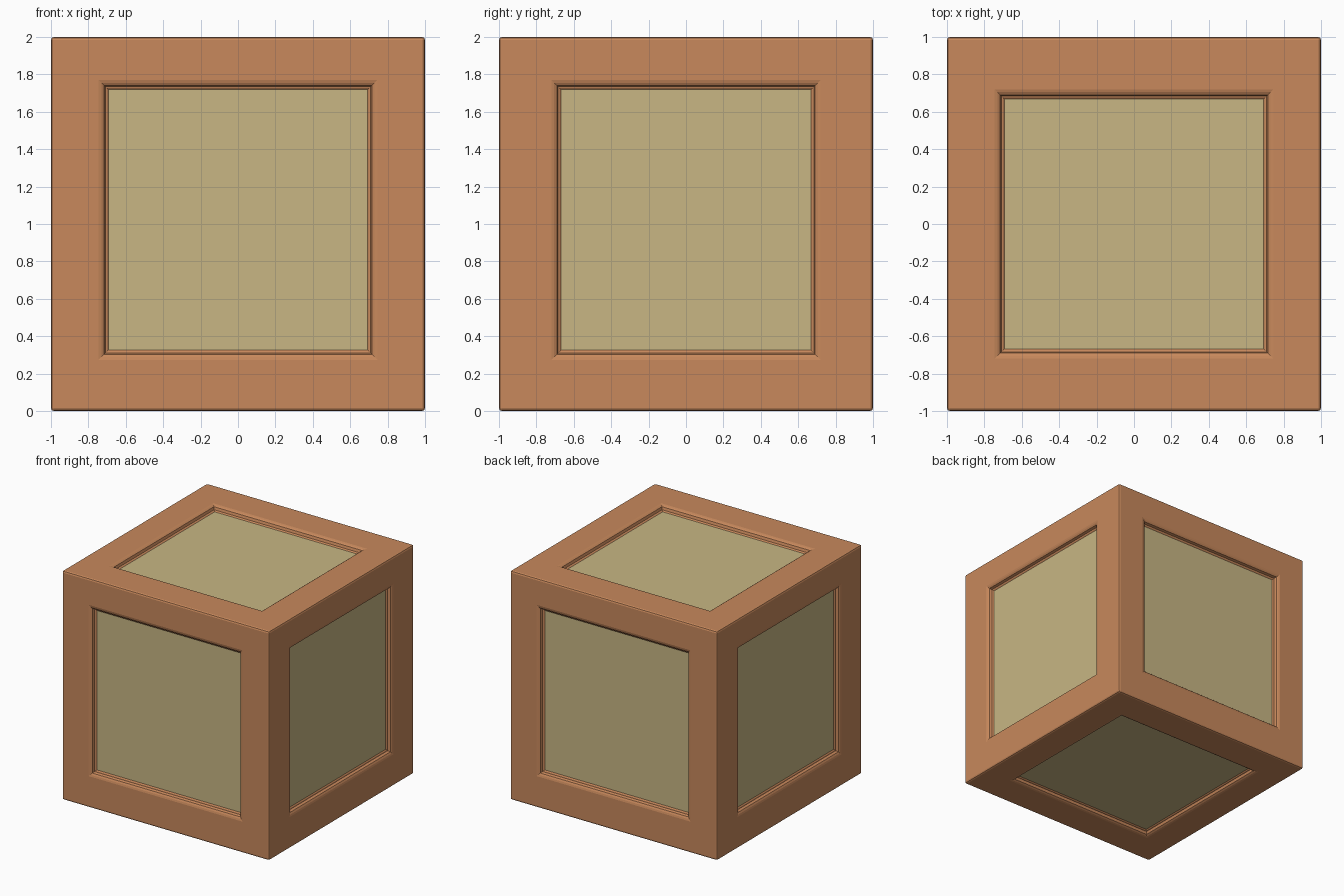
import bpy, bmesh
from mathutils import Vector

if "Cube" in bpy.data.objects:
    bpy.data.objects.remove(bpy.data.objects["Cube"])

CENTRE = Vector((0, 0, 1))
X, Y, Z = Vector((1, 0, 0)), Vector((0, 1, 0)), Vector((0, 0, 1))
HALF = {'x': 0.715, 'y': 0.69, 'z': 0.718}   # opening half sizes
# moulding section: (offset from opening edge, depth below the face)
PROFILE = [(0.03, 0), (0.015, 0.004), (0.001, 0.012), (-0.006, 0.034),
           (-0.014, 0.036), (-0.022, 0.042)]
# each side: normal, u, v axes, opening half sizes, v shift of the opening
SIDES = []
for s in (1, -1):
    SIDES += [(s * Y, X, Z, HALF['x'], HALF['z'], 0.022),
              (s * X, Y, Z, HALF['y'], HALF['z'], 0.022),
              (s * Z, X, Y, HALF['x'], HALF['y'], 0.0)]


def material(name, rgb):
    m = bpy.data.materials.new(name)
    m.diffuse_color = (*rgb, 1)
    m.use_nodes = True
    m.node_tree.nodes["Principled BSDF"].inputs["Base Color"].default_value = m.diffuse_color
    return m


def ring(bm, side, hu, hv, depth, shift):
    n, u, v = side[:3]
    return [bm.verts.new(CENTRE + n * (1 - depth) + u * a * hu + v * (b * hv + shift))
            for a, b in ((-1, -1), (1, -1), (1, 1), (-1, 1))]


def oriented_face(bm, verts, normal):
    f = bm.faces.new(verts)
    f.normal_update()
    if f.normal.dot(normal) < 0:
        f.normal_flip()


def finish(bm, name, mat):
    me = bpy.data.meshes.new(name)
    bm.to_mesh(me)
    bm.free()
    me.materials.append(mat)
    bpy.context.collection.objects.link(bpy.data.objects.new(name, me))


# frame: moulded openings on six sides, welded and bevelled along the cube edges
bm = bmesh.new()
for side in SIDES:
    n, u, v, hu, hv, sh = side
    rings = [ring(bm, side, 1, 1, 0, 0)]
    rings += [ring(bm, side, hu + o, hv + o, d, sh) for o, d in PROFILE]
    for r0, r1 in zip(rings, rings[1:]):
        for i in range(4):
            j = (i + 1) % 4
            oriented_face(bm, (r0[i], r0[j], r1[j], r1[i]), n)
bmesh.ops.remove_doubles(bm, verts=bm.verts, dist=0.0005)


def is_corner(vert):
    return all(abs(abs(c) - 1) < 1e-4 for c in vert.co - CENTRE)


edges = [e for e in bm.edges if all(is_corner(w) for w in e.verts)]
bmesh.ops.bevel(bm, geom=edges, offset=0.016, segments=2, profile=0.5, affect='EDGES')
finish(bm, "crate_frame", material("frame_wood", (0.58, 0.25, 0.107)))

# recessed flat panels
bm = bmesh.new()
o, d = PROFILE[-1]
for side in SIDES:
    n, u, v, hu, hv, sh = side
    oriented_face(bm, ring(bm, side, hu + o, hv + o, d, sh), n)
finish(bm, "crate_panels", material("panel_wood", (0.58, 0.47, 0.23)))
